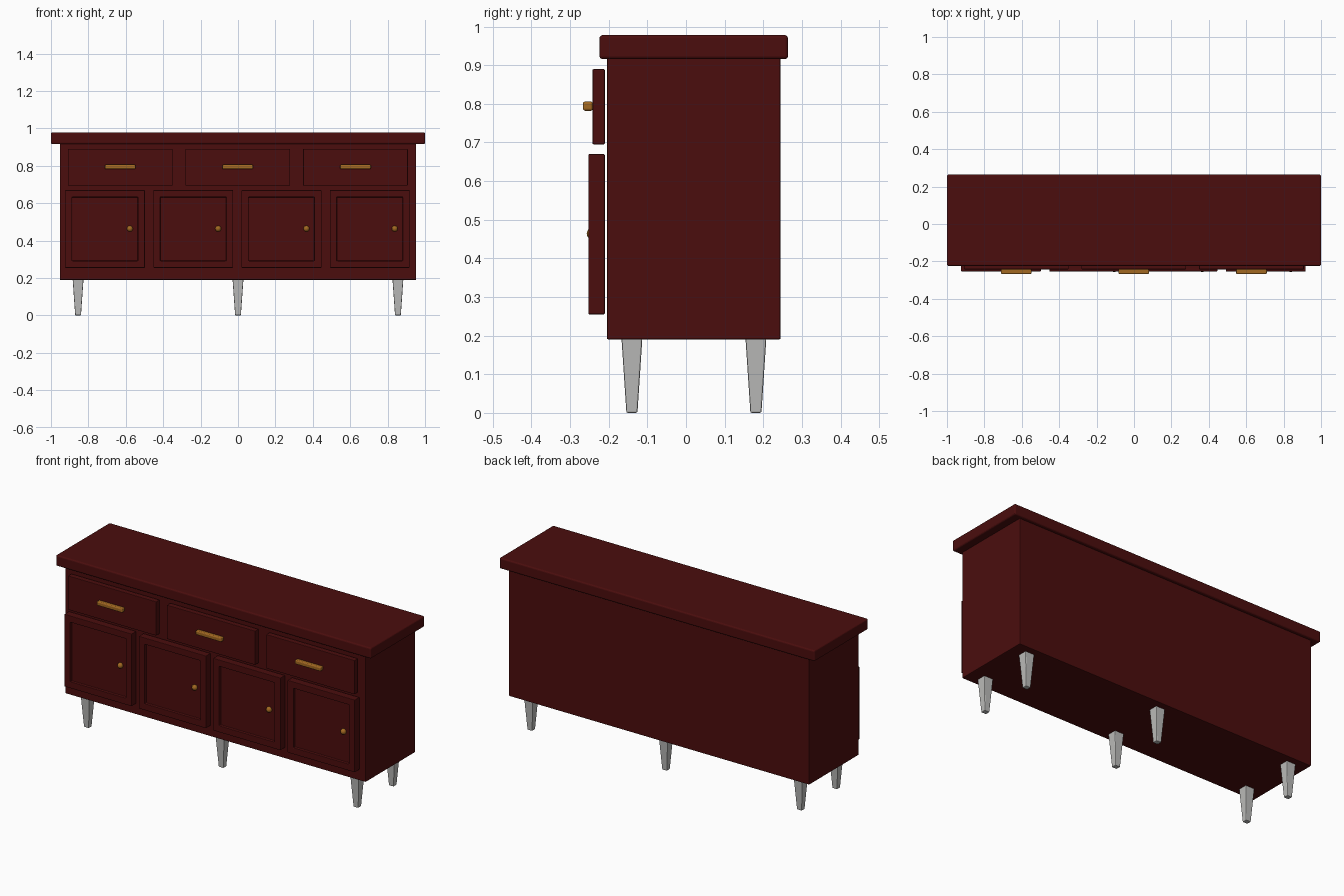
import bpy
import bmesh
from mathutils import Matrix, Vector

cube = bpy.data.objects.get("Cube")
if cube:
    bpy.data.objects.remove(cube, do_unlink=True)


def make_material(name, rgb, roughness):
    mat = bpy.data.materials.new(name)
    mat.use_nodes = True
    mat.diffuse_color = (*rgb, 1)
    shader = mat.node_tree.nodes["Principled BSDF"]
    shader.inputs["Base Color"].default_value = (*rgb, 1)
    shader.inputs["Roughness"].default_value = roughness
    return mat


wood = make_material("dark red wood", (0.07, 0.004, 0.004), 0.5)
brass = make_material("brass", (0.36, 0.14, 0.015), 0.4)
grey = make_material("light grey", (0.5, 0.5, 0.49), 0.5)


def finish(name, bm, mat, bevel=0, segments=2):
    """Turn a bmesh into an object with softened edges."""
    mesh = bpy.data.meshes.new(name)
    bm.to_mesh(mesh)
    bm.free()
    mesh.materials.append(mat)
    obj = bpy.data.objects.new(name, mesh)
    bpy.context.collection.objects.link(obj)
    if bevel:
        mod = obj.modifiers.new("soft edges", "BEVEL")
        mod.width = bevel
        mod.segments = segments
        mod.limit_method = "ANGLE"
    return obj


def box_mesh(low, high):
    low, high = Vector(low), Vector(high)
    bm = bmesh.new()
    matrix = Matrix.Translation((low + high) / 2) @ Matrix.Diagonal((*(high - low), 1))
    bmesh.ops.create_cube(bm, size=1, matrix=matrix)
    return bm


def box(name, low, high, mat, bevel, segments=2):
    return finish(name, box_mesh(low, high), mat, bevel, segments)


def door(name, x, width):
    """Door slab with a sunken centre panel."""
    bm = box_mesh((x, -0.253, 0.255), (x + width, -0.21, 0.67))
    bm.normal_update()
    front = min(bm.faces, key=lambda f: f.normal.y)
    bmesh.ops.inset_region(bm, faces=[front], thickness=0.053)
    panel = bmesh.ops.extrude_discrete_faces(bm, faces=[front])["faces"][0]
    bmesh.ops.translate(bm, verts=panel.verts, vec=(0, 0.016, 0))
    return finish(name, bm, wood, 0.003)


def leg(name, x, y):
    """Square leg tapering towards the floor."""
    bm = box_mesh((x - 0.029, y - 0.027, 0), (x + 0.029, y + 0.027, 0.193))
    for v in bm.verts:
        if v.co.z < 0.1:
            v.co.x = x + (v.co.x - x) * 0.53
            v.co.y = y + (v.co.y - y) * 0.53
    return finish(name, bm, grey, 0.004)


def knob(name, x):
    bm = bmesh.new()
    bmesh.ops.create_uvsphere(bm, u_segments=16, v_segments=10, radius=0.016,
                              matrix=Matrix.Translation((x, -0.241, 0.464)))
    for f in bm.faces:
        f.smooth = True
    return finish(name, bm, brass)


# Cabinet and overhanging top
box("cabinet_body", (-0.953, -0.205, 0.19), (0.953, 0.245, 0.925), wood, 0.004)
box("cabinet_top", (-1, -0.224, 0.916), (1, 0.264, 0.978), wood, 0.008, 3)

# Three drawers with bar handles
for side, x in (("right", -0.63), ("middle", -0.002), ("left", 0.628)):
    box(f"drawer_{side}", (x - 0.28, -0.242, 0.695), (x + 0.28, -0.21, 0.89), wood, 0.003)
    box(f"handle_{side}", (x - 0.082, -0.267, 0.782), (x + 0.082, -0.241, 0.806),
        brass, 0.006, 3)

# Four doors, each with a knob near its left edge
for i in range(4):
    x = -0.925 + i * 0.472
    door(f"door_{i + 1}", x, 0.427)
    knob(f"knob_{i + 1}", x + 0.347)

# Six tapered legs
for side, x in (("right", -0.855), ("middle", 0), ("left", 0.855)):
    leg(f"front_leg_{side}", x, -0.14)
    leg(f"back_leg_{side}", x, 0.181)
